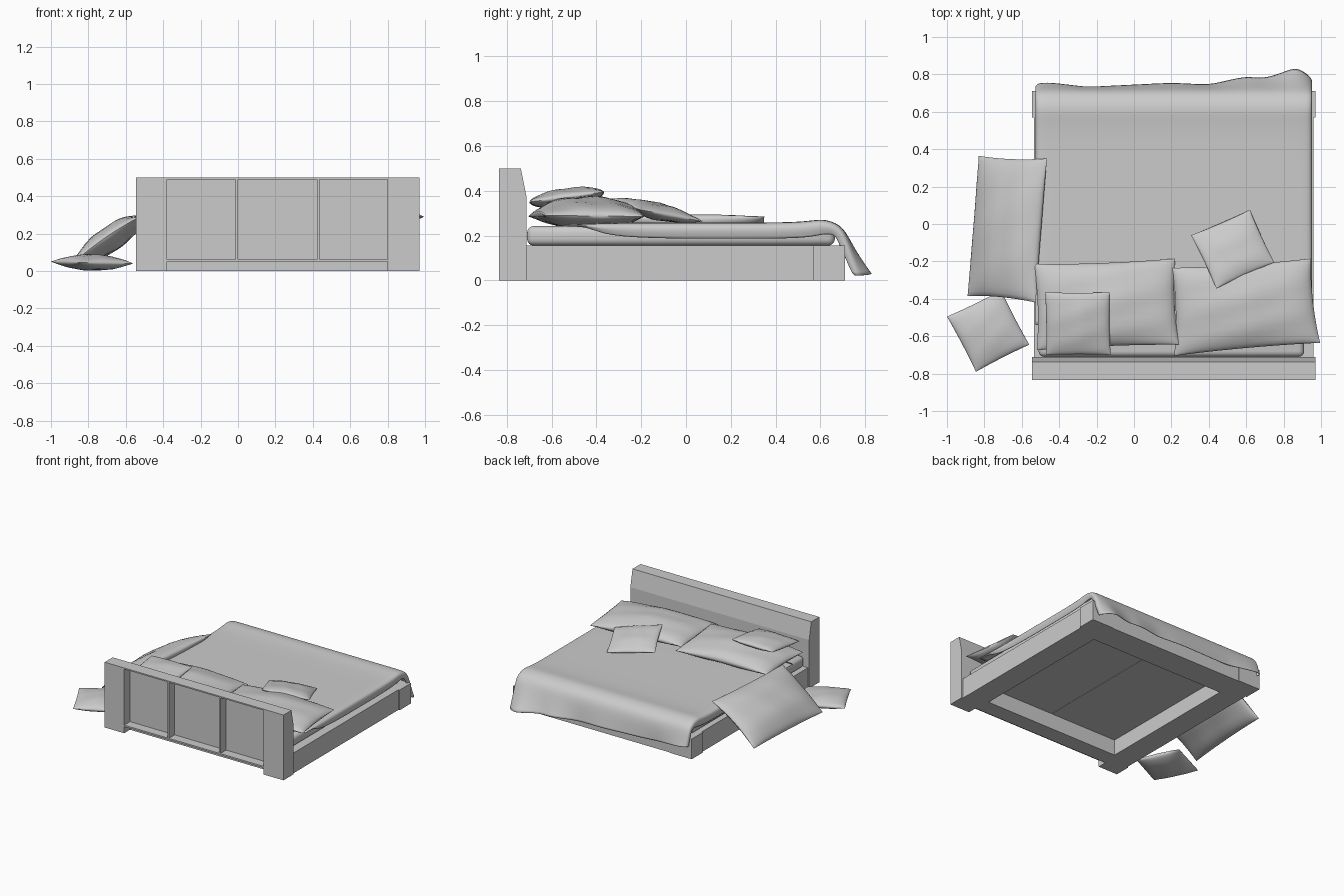
import bpy, bmesh, math, random
from mathutils import Vector

if "Cube" in bpy.data.objects:
    bpy.data.objects.remove(bpy.data.objects["Cube"])

random.seed(4)


def make(name, bm, smooth=False):
    bmesh.ops.recalc_face_normals(bm, faces=bm.faces)
    me = bpy.data.meshes.new(name)
    bm.to_mesh(me)
    bm.free()
    ob = bpy.data.objects.new(name, me)
    bpy.context.collection.objects.link(ob)
    if smooth:
        bpy.ops.object.select_all(action='DESELECT')
        ob.select_set(True)
        bpy.context.view_layer.objects.active = ob
        bpy.ops.object.shade_smooth_by_angle(angle=math.radians(50))
    return ob


def box(name, x, y, z, bevel=0, segs=4):
    bm = bmesh.new()
    bmesh.ops.create_cube(bm, size=1)
    for v in bm.verts:
        v.co = [a[0] + (c + 0.5) * (a[1] - a[0]) for a, c in zip((x, y, z), v.co)]
    if bevel:
        bmesh.ops.bevel(bm, geom=bm.edges[:], offset=bevel, segments=segs,
                        profile=0.5, affect='EDGES')
    return make(name, bm, bevel > 0)


def prism(name, profile, x0, x1):
    """Extrude a (y, z) outline along x."""
    bm = bmesh.new()
    f = bm.faces.new([bm.verts.new((x0, y, z)) for y, z in profile])
    r = bmesh.ops.extrude_face_region(bm, geom=[f])
    for v in r['geom']:
        if isinstance(v, bmesh.types.BMVert):
            v.co.x = x1
    bm.faces.ensure_lookup_table()
    return make(name, bm)


def interp(pts, x):
    for (a, fa), (b, fb) in zip(pts, pts[1:]):
        if x <= b:
            return fa + (fb - fa) * max(0, (x - a) / (b - a))
    return pts[-1][1]


def cushion(name, corners, thick, n=18, pinch=0.03, sag=0.0, wrinkle=0.004):
    """Stuffed cushion between four corners, in order round the outline."""
    a, b, c, d = [Vector(p) for p in corners]
    nrm = (b - a).cross(d - a).normalized()
    if nrm.z < 0:
        nrm = -nrm
    ph = [random.uniform(0, 6.28) for _ in range(2)]
    bm = bmesh.new()
    for side in (1, -1):
        rows = []
        for i in range(n + 1):
            row = []
            for j in range(n + 1):
                # cosine spacing puts more loops near the seam
                u, v = -math.cos(math.pi * i / n), -math.cos(math.pi * j / n)
                h = max(0, (1 - u * u) * (1 - v * v)) ** 0.5
                pu = 0.5 + 0.5 * u * (1 - pinch * (1 - v * v))
                pv = 0.5 + 0.5 * v * (1 - pinch * (1 - u * u))
                p = (a.lerp(b, pu)).lerp(d.lerp(c, pu), pv)
                off = side * h * thick / 2 + sag * (1 - u * u)
                off += wrinkle * h * math.sin(5 * u + 4 * v + ph[0]) * math.cos(4 * v - 2 * u + ph[1])
                row.append(bm.verts.new(p + nrm * off))
            rows.append(row)
        for i in range(n):
            for j in range(n):
                bm.faces.new((rows[i][j], rows[i + 1][j], rows[i + 1][j + 1], rows[i][j + 1]))
    bmesh.ops.remove_doubles(bm, verts=bm.verts, dist=1e-5)
    return make(name, bm, True)


# Headboard: sloped slab, two posts, and the open-backed grid behind it
X0, X1 = -0.545, 0.97
prism("headboard_panel", [(-0.765, 0), (-0.765, 0.5), (-0.738, 0.5), (-0.712, 0.37), (-0.712, 0)], X0, X1)
for name, xa, xb in (("left", X0, -0.38), ("right", 0.80, X1)):
    box("headboard_post_" + name, (xa, xb), (-0.835, -0.765), (0, 0.5))
box("headboard_top", (-0.38, 0.80), (-0.835, -0.765), (0.49, 0.5))
box("headboard_shelf", (-0.38, 0.80), (-0.835, -0.765), (0.05, 0.062))
for i, x in enumerate((-0.007, 0.429)):
    box(f"headboard_divider_{i + 1}", (x - 0.006, x + 0.006), (-0.835, -0.765), (0.062, 0.49))

# Bed frame
IX0, IX1, IY0, IY1 = -0.36, 0.785, -0.64, 0.50
for name, xa, xb, pa, pb in (("left", -0.535, IX0, X0, IX0), ("right", IX1, 0.96, IX1, X1)):
    box("side_rail_" + name, (xa, xb), (-0.712, 0.57), (0, 0.155))
    box("foot_post_" + name, (pa, pb), (0.57, 0.71), (0, 0.155))
box("foot_rail", (IX0, IX1), (IY1, 0.705), (0, 0.155))
box("head_rail", (IX0, IX1), (-0.712, IY0), (0, 0.155))
for i, (xa, xb) in enumerate(((IX0, 0.211), (0.213, IX1))):
    box(f"base_board_{i + 1}", (xa, xb), (IY0, IY1), (0.12, 0.15))

# Mattress
box("mattress", (-0.51, 0.91), (-0.71, 0.665), (0.155, 0.242), 0.03)

# Blanket: lengthwise profile swept across, sides turned down, wavy hem at the foot
prof = [(-0.54, 0.25), (-0.44, 0.252), (-0.36, 0.257), (-0.1, 0.258), (0.2, 0.258), (0.45, 0.258),
        (0.55, 0.265), (0.61, 0.274), (0.67, 0.258), (0.708, 0.225), (0.724, 0.17),
        (0.73, 0.11), (0.732, 0.06)]
fall = {9: 0.02, 10: 0.18, 11: 0.55, 12: 1.0}
side = [(-0.73, 0.072), (-0.742, 0.04), (-0.737, 0.012), (-0.715, 0.001)]
across = side + [(-0.66 + 1.32 * i / 20, 0) for i in range(21)] + [(-x, d) for x, d in reversed(side)]
hem_y = [(-0.53, 0.75), (-0.48, 0.76), (-0.25, 0.733), (0.2, 0.755), (0.4, 0.745), (0.6, 0.79),
         (0.7, 0.775), (0.87, 0.84), (0.95, 0.785)]
hem_z = [(-0.53, 0.10), (-0.2, 0.07), (0.3, 0.06), (0.7, 0.045), (0.95, 0.022)]
bm = bmesh.new()
rows = []
for i, (y, z) in enumerate(prof):
    p, q = prof[max(i - 1, 0)], prof[min(i + 1, len(prof) - 1)]
    t = Vector((q[0] - p[0], q[1] - p[1])).normalized()
    tuck = interp([(-0.54, 0.15), (-0.44, 0.15), (-0.34, 1), (0.6, 1), (0.7, 0.7), (0.74, 0.6)], y)
    row = []
    for dx, d in across:
        x, w = 0.212 + dx, fall.get(i, 0)
        yy = y + w * (interp(hem_y, x) - prof[-1][0])
        zz = z + w * (interp(hem_z, x) - prof[-1][1])
        row.append(bm.verts.new((x, yy + d * tuck * t.y, zz - d * tuck * t.x)))
    rows.append(row)
for r0, r1 in zip(rows, rows[1:]):
    for j in range(len(across) - 1):
        bm.faces.new((r0[j], r0[j + 1], r1[j + 1], r1[j]))
blanket = make("blanket", bm, True)
sub = blanket.modifiers.new("soften", 'SUBSURF')
sub.levels = sub.render_levels = 2
sol = blanket.modifiers.new("cloth_thickness", 'SOLIDIFY')
sol.thickness = 0.004

# Large pillows: two at the head, one slumped off the left side
cushion("pillow_left", [(-0.535, -0.215, 0.29), (0.22, -0.185, 0.285), (0.24, -0.645, 0.31), (-0.52, -0.675, 0.285)],
        0.14, pinch=0.035, sag=0.01, wrinkle=0.008)
cushion("pillow_right", [(0.205, -0.235, 0.30), (0.945, -0.185, 0.285), (0.995, -0.635, 0.29), (0.215, -0.705, 0.285)],
        0.14, pinch=0.035, sag=0.01, wrinkle=0.008)
cushion("pillow_fallen", [(-0.83, 0.365, 0.025), (-0.465, 0.35, 0.285), (-0.525, -0.42, 0.29), (-0.89, -0.385, 0.035)],
        0.13, pinch=0.03, sag=0.015, wrinkle=0.007)

# Small square cushions
cushion("cushion_left", [(-0.475, -0.365, 0.39), (-0.13, -0.365, 0.395), (-0.125, -0.70, 0.35), (-0.47, -0.70, 0.345)],
        0.08, pinch=0.02)
cushion("cushion_right", [(0.62, 0.075, 0.263), (0.75, -0.205, 0.315), (0.44, -0.345, 0.365), (0.305, -0.06, 0.295)],
        0.075, pinch=0.02)
cushion("cushion_floor", [(-1.0, -0.495, 0.05), (-0.71, -0.355, 0.05), (-0.56, -0.645, 0.04), (-0.845, -0.79, 0.045)],
        0.086, pinch=0.02, wrinkle=0.003)
